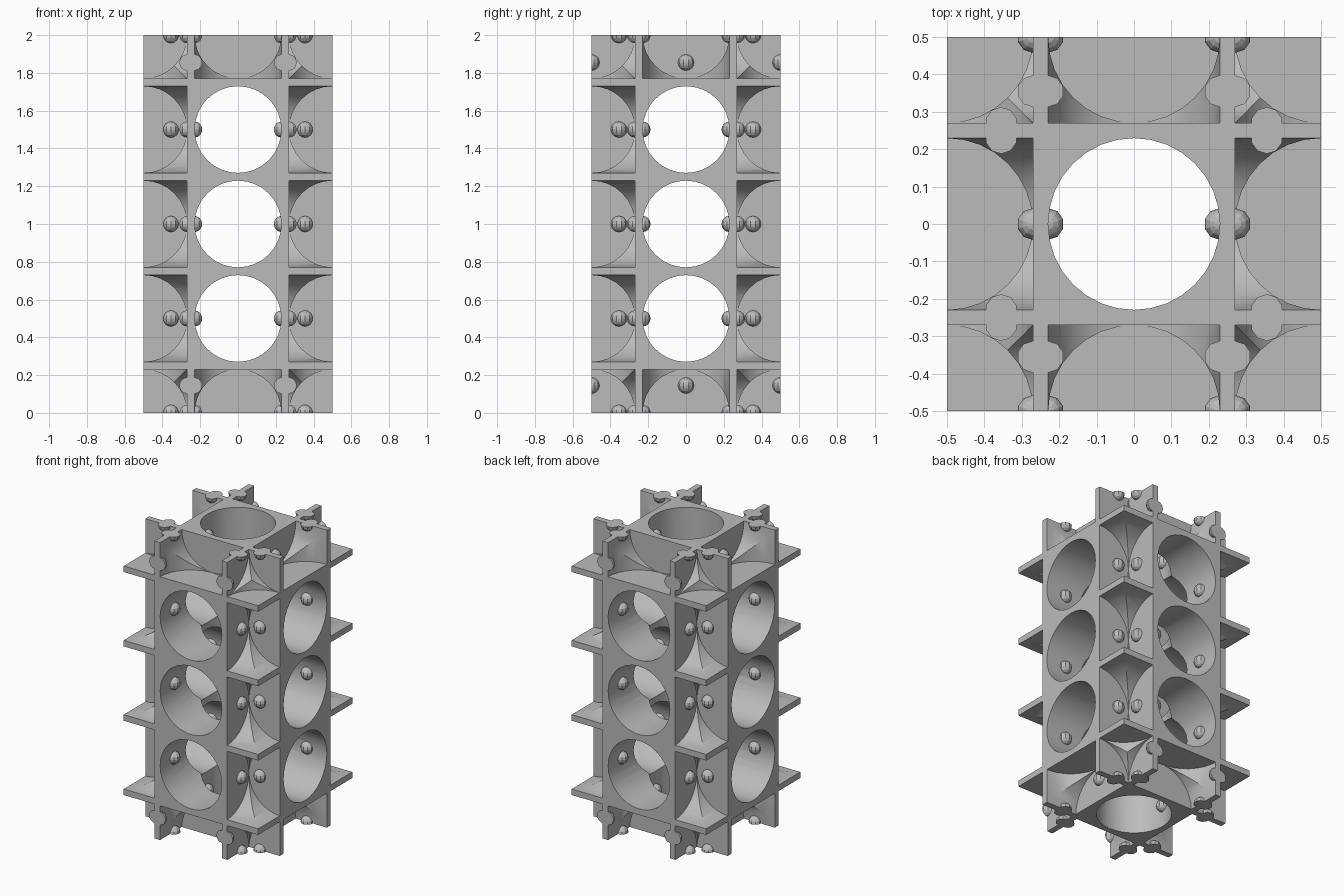
import bpy, bmesh, math
from mathutils import Matrix, Vector

if "Cube" in bpy.data.objects:
    bpy.data.objects.remove(bpy.data.objects["Cube"], do_unlink=True)

CELL, WALL, BORE = 0.5, 0.02, 0.2295
INNER = CELL / 2 + WALL          # outer face of the walls
CENTRE = Vector((0, 0, 1))
HALF = Vector((0.5, 0.5, 1.0))
SIDES = (-1, 1)

grey = bpy.data.materials.new("grey")
grey.use_nodes = True
colour = (0.5, 0.5, 0.5, 1)
grey.diffuse_color = colour
grey.node_tree.nodes["Principled BSDF"].inputs["Base Color"].default_value = colour


def finish(bm, name):
    mesh = bpy.data.meshes.new(name)
    bm.to_mesh(mesh)
    bm.free()
    mesh.materials.append(grey)
    obj = bpy.data.objects.new(name, mesh)
    bpy.context.collection.objects.link(obj)
    return obj


def add_bore(bm, axis, middle, start, end):
    """Cylinder along an axis, from start to end, through the point middle."""
    place = Vector(middle)
    place[axis] = (start + end) / 2
    turn = (Matrix.Rotation(math.pi / 2, 4, 'Y'),
            Matrix.Rotation(math.pi / 2, 4, 'X'), Matrix())[axis]
    bmesh.ops.create_cone(bm, cap_ends=True, segments=32, radius1=BORE, radius2=BORE,
                          depth=abs(end - start), matrix=Matrix.Translation(place) @ turn)


# Solid block
bm = bmesh.new()
bmesh.ops.create_cube(bm, size=1, matrix=Matrix.Translation(CENTRE) @ Matrix.Diagonal((*(HALF * 2), 1)))
block = finish(bm, "lattice_block")

# Bores along each axis: through the middle, blind at the walls elsewhere
grid = [[-CELL, 0, CELL], [-CELL, 0, CELL], [k * CELL for k in range(5)]]
for axis in range(3):
    a, b = [i for i in range(3) if i != axis]
    bm = bmesh.new()
    mid, far = CENTRE[axis], HALF[axis] + 0.1
    wall = HALF[axis] - CELL + INNER
    for u in grid[a]:
        for v in grid[b]:
            point = [0, 0, 0]
            point[a], point[b] = u, v
            inside = all(abs(point[i] - CENTRE[i]) < HALF[i] - 0.01 for i in (a, b))
            if inside:
                add_bore(bm, axis, point, mid - far, mid + far)
            else:
                for s in SIDES:
                    add_bore(bm, axis, point, mid + s * wall, mid + s * far)
    cutter = finish(bm, "bore_cutter")
    cutter.hide_render = True
    mod = block.modifiers.new("bores", 'BOOLEAN')
    mod.operation, mod.solver, mod.object = 'DIFFERENCE', 'MANIFOLD', cutter
    bpy.context.view_layer.objects.active = block
    bpy.ops.object.modifier_apply(modifier=mod.name)
    bpy.data.objects.remove(cutter, do_unlink=True)

bpy.ops.object.select_all(action='DESELECT')
block.select_set(True)
bpy.context.view_layer.objects.active = block
bpy.ops.object.shade_smooth_by_angle(angle=math.radians(25))

# Studs: a ball on both faces of a wall
bm = bmesh.new()


def add_stud(axis, point):
    for s in SIDES:
        place = Vector(point)
        place[axis] += s * WALL
        bmesh.ops.create_uvsphere(bm, u_segments=10, v_segments=8, radius=0.0425,
                                  matrix=Matrix.Translation(place))


OFF = 0.355
for sx in SIDES:
    for sy in SIDES:
        for z in grid[2]:
            add_stud(0, (sx * CELL / 2, sy * OFF, z))
            add_stud(1, (sx * OFF, sy * CELL / 2, z))
    for y in grid[1]:
        for sz in SIDES:
            add_stud(0, (sx * CELL / 2, y, 1 + sz * (OFF + CELL)))

# Trim the studs flush with the outside of the block
for axis in range(3):
    for s in SIDES:
        normal = Vector((0, 0, 0))
        normal[axis] = s
        cut = bmesh.ops.bisect_plane(bm, geom=bm.verts[:] + bm.edges[:] + bm.faces[:], dist=1e-5,
                                     plane_co=CENTRE + normal * HALF[axis],
                                     plane_no=normal, clear_outer=True)
        rim = [e for e in cut["geom_cut"] if isinstance(e, bmesh.types.BMEdge)]
        if rim:
            bmesh.ops.holes_fill(bm, edges=rim, sides=0)
finish(bm, "wall_studs")
